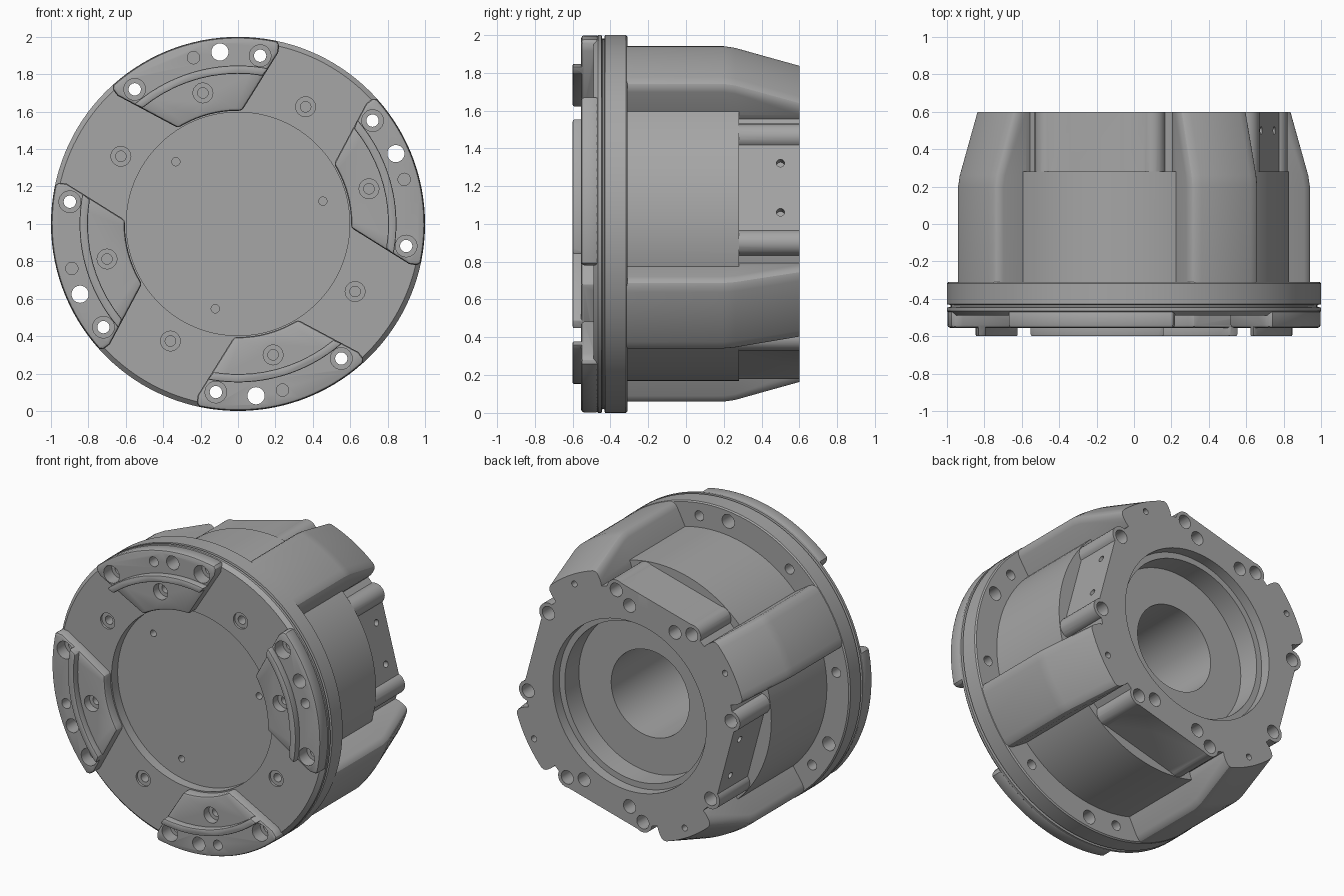
import bpy, bmesh
from math import radians, sin, cos
from mathutils import Vector, Matrix

if "Cube" in bpy.data.objects:
    bpy.data.objects.remove(bpy.data.objects["Cube"], do_unlink=True)

grey = bpy.data.materials.new("machined_grey")
grey.use_nodes = True
grey.diffuse_color = (0.38, 0.38, 0.38, 1)
grey.node_tree.nodes["Principled BSDF"].inputs["Base Color"].default_value = (0.38, 0.38, 0.38, 1)

GAPS = [15, 105, 195, 285]
LOBES = [60, 150, 240, 330]
CENTRE = Vector((0, 0, 1))


def polar(r, deg):
    return (r * cos(radians(deg)), r * sin(radians(deg)))


def arc(r, a0, a1, n=24):
    return [polar(r, a0 + (a1 - a0) * i / n) for i in range(n + 1)]


def make(name, bm):
    bmesh.ops.recalc_face_normals(bm, faces=bm.faces)
    mesh = bpy.data.meshes.new(name)
    bm.to_mesh(mesh)
    bm.free()
    mesh.materials.append(grey)
    obj = bpy.data.objects.new(name, mesh)
    bpy.context.collection.objects.link(obj)
    return obj


def lathe(name, profile, steps=128):
    """Spin (radius, y) points about the main axis."""
    bm = bmesh.new()
    verts = [bm.verts.new((r, y, 1)) for r, y in profile]
    edges = [bm.edges.new((verts[i - 1], verts[i])) for i in range(len(verts))
             if profile[i - 1][0] + profile[i][0] > 0]
    bmesh.ops.spin(bm, geom=verts + edges, cent=CENTRE, axis=(0, 1, 0),
                   angle=radians(360), steps=steps, use_duplicate=False)
    bmesh.ops.remove_doubles(bm, verts=bm.verts, dist=0.0001)
    return make(name, bm)


def loft(bm, sections, turn=0):
    """Join outlines, given as (y, points), and turn them about the main axis."""
    c, s = cos(radians(turn)), sin(radians(turn))
    rings = [[bm.verts.new((u * c - t * s, y, 1 + u * s + t * c)) for u, t in pts]
             for y, pts in sections]
    n = len(rings[0])
    for a, b in zip(rings, rings[1:]):
        for i in range(n):
            bm.faces.new((a[i - 1], a[i], b[i], b[i - 1]))
    bm.faces.new(rings[0])
    bm.faces.new(rings[-1])


def block(bm, u0, u1, t, y0, y1, turn):
    shape = [(u0, -t), (u1, -t), (u1, t), (u0, t)]
    loft(bm, [(y0, shape), (y1, shape)], turn)


def rod(bm, r, deg, radius, y0, y1):
    """Cylinder parallel to the main axis."""
    u, t = polar(r, deg)
    loft(bm, [(y, [(u + a, t + b) for a, b in arc(radius, 0, 345, 23)]) for y in (y0, y1)])


def apply(obj, kind, **settings):
    mod = obj.modifiers.new("step", kind)
    for key, value in settings.items():
        setattr(mod, key, value)
    bpy.context.view_layer.objects.active = obj
    bpy.ops.object.modifier_apply(modifier=mod.name)


def combine(target, bm, operation):
    tool = make("tool", bm)
    tool.hide_render = True
    apply(target, 'BOOLEAN', object=tool, operation=operation, solver='EXACT')
    bpy.data.objects.remove(tool, do_unlink=True)


def drill(target, holes):
    bm = bmesh.new()
    for h in holes:
        rod(bm, *h)
    combine(target, bm, 'DIFFERENCE')


# Main housing: stepped core with an open rear bore
housing = lathe("housing", [(0.29, -0.32), (0.83, -0.32), (0.83, 0.28), (0.78, 0.28),
                            (0.78, 0.6), (0.57, 0.6), (0.57, 0.53), (0.53, 0.53),
                            (0.53, 0.38), (0.29, 0.38)])

# Flat faces in the gaps: deeper on the two sides, filled out at top and bottom
bm = bmesh.new()
for g in GAPS:
    block(bm, 0.74 if g in (15, 195) else 0.766, 0.95, 0.36, 0.28, 0.7, g)
combine(housing, bm, 'DIFFERENCE')
bm = bmesh.new()
for g in (105, 285):
    block(bm, 0.65, 0.766, 0.29, 0.25, 0.6, g)
combine(housing, bm, 'UNION')


# Four tapered lobes and the rounded bolt bosses between them
def lobe_outline(r, half):
    side = [polar(0.66, 14.6), polar(0.81, 14.6), polar(r - 0.045, half), polar(r - 0.02, half - 0.5),
            polar(r - 0.006, half - 1.3)]
    return [(u, -t) for u, t in side] + arc(r, 2.4 - half, half - 2.4, 12) + side[::-1]


bm = bmesh.new()
for a in LOBES:
    loft(bm, [(-0.32, lobe_outline(0.997, 12.9)), (0.2, lobe_outline(0.997, 12.9)),
              (0.26, lobe_outline(0.987, 13)), (0.6, lobe_outline(0.88, 14.3))], a)
for g in GAPS:
    for side in (-22.5, 22.5):
        rod(bm, 0.76, g + side, 0.068, 0.26, 0.6)
combine(housing, bm, 'UNION')

# Rear bolt holes
holes = [(0.82, a, 0.02, 0.5, 0.7) for a in LOBES]
for g in GAPS:
    for s in (-1, 1):
        holes.append((0.76, g + 22.5 * s, 0.045, 0.42, 0.7))
        if g in (105, 285):
            holes.append((0.675, g + 15 * s, 0.045, 0.42, 0.7))
drill(housing, holes)

# Small sideways holes in the flat faces
bm = bmesh.new()
for g in (15, 195):
    for t in (-0.135, 0.135):
        place = (Matrix.Translation((0, 0.5, 1)) @ Matrix.Rotation(radians(-g), 4, 'Y')
                 @ Matrix.Translation((0.74, 0, t)) @ Matrix.Rotation(radians(90), 4, 'Y'))
        bmesh.ops.create_cone(bm, cap_ends=True, segments=20, radius1=0.021,
                              radius2=0.021, depth=0.12, matrix=place)
combine(housing, bm, 'DIFFERENCE')

# Grooved front flange with a recessed centre
flange = lathe("flange", [(0, -0.425), (0.597, -0.425), (0.597, -0.49), (0.975, -0.49),
                          (1, -0.465), (1, -0.447), (0.98, -0.443), (0.98, -0.433),
                          (1, -0.429), (1, -0.318), (0.992, -0.31), (0, -0.31)])


# Raised front pads, each with a curved rib
def outline(r0, a0, side, r1, a1):
    return (arc(r0, a0, -a0, 10) + [(u, -t) for u, t in side]
            + arc(r1, -a1, a1) + side[::-1])


pad = outline(0.605, 17, [polar(0.94, 28.2), polar(0.985, 28)], 0.998, 27)
rib = outline(0.803, 24.4, [], 0.847, 26)
for shape, front, back, width in ((pad, -0.555, -0.46, 0.016), (rib, -0.6, -0.52, 0.008)):
    bm = bmesh.new()
    for g in GAPS:
        loft(bm, [(front, shape), (back, shape)], g)
    part = make("pads", bm)
    apply(part, 'BEVEL', width=width, segments=2, limit_method='ANGLE', angle_limit=radians(40))
    apply(flange, 'BOOLEAN', object=part, operation='UNION', solver='EXACT')
    bpy.data.objects.remove(part, do_unlink=True)

# Flange holes: counterbores first, then the narrower bores
wide, narrow = [], []
for g in GAPS:
    for s in (-22.5, 22.5):
        wide.append((0.907, g + s, 0.058, -0.7, -0.47))
        narrow.append((0.907, g + s, 0.033, -0.7, -0.2))
    wide.append((0.725, g, 0.053, -0.7, -0.5))
    narrow.append((0.725, g, 0.028, -0.7, -0.4))
    narrow.append((0.92, g, 0.033, -0.7, -0.46))
    narrow.append((0.924, g + (9 if g in (15, 195) else -9), 0.046, -0.7, -0.2))
for a in LOBES:
    wide.append((0.723, a, 0.053, -0.7, -0.475))
    narrow.append((0.723, a, 0.028, -0.7, -0.4))
narrow += [(0.47, a, 0.022, -0.6, -0.37) for a in (15, 135, 255)]
drill(flange, wide)
drill(flange, narrow)

for obj in (housing, flange):
    bpy.ops.object.select_all(action='DESELECT')
    obj.select_set(True)
    bpy.context.view_layer.objects.active = obj
    bpy.ops.object.shade_smooth_by_angle(angle=radians(28))
